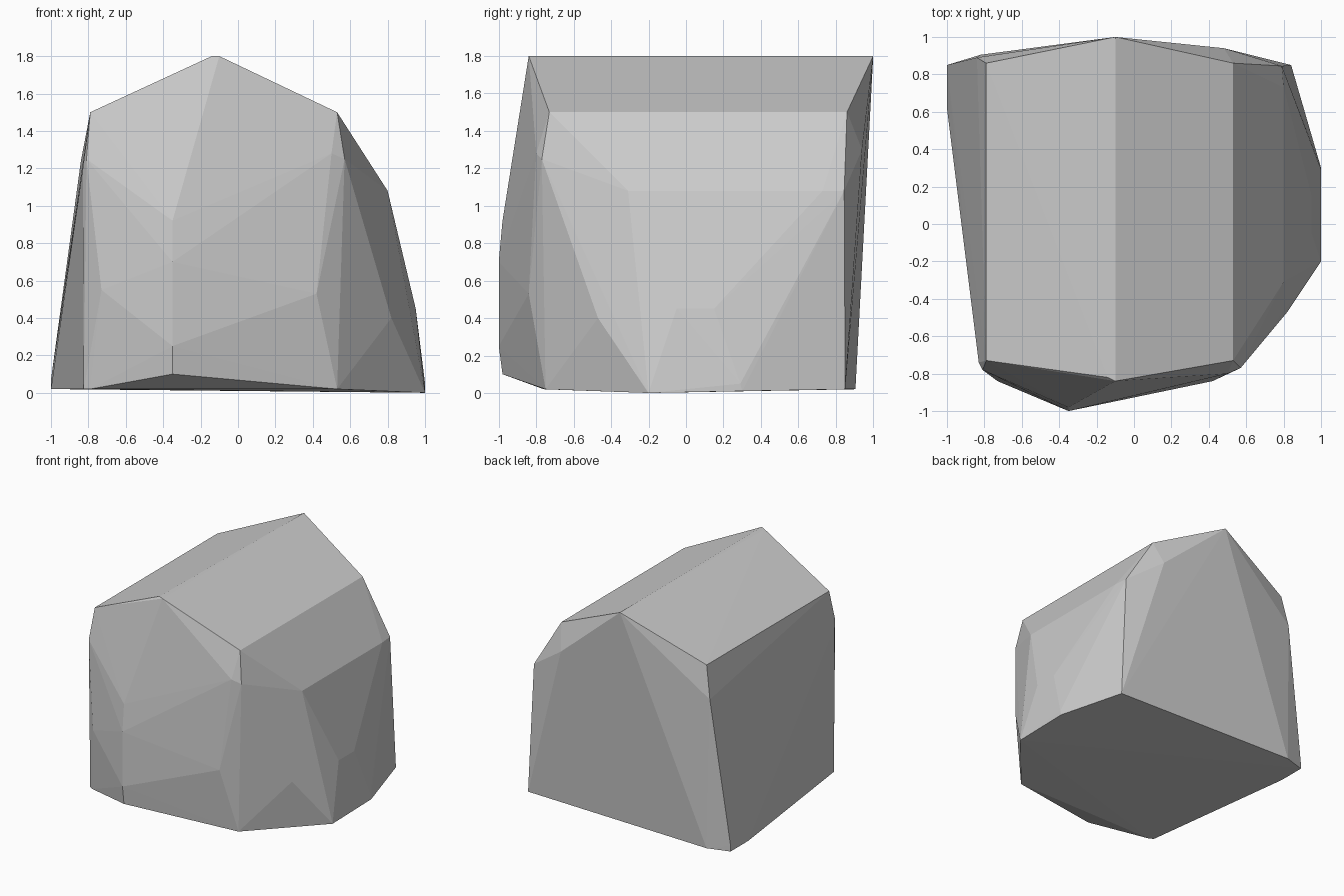
import bpy, bmesh

pts = []

# Gabled roof: profile (x, z, front y, back y)
for x, z, front, back in [(-0.79, 1.5, -0.73, 0.86), (-0.1, 1.8, -0.84, 1.0),
                          (0.53, 1.5, -0.73, 0.86)]:
    pts += [(x, front, z), (x, back, z)]
pts.append((-0.14, -0.82, 1.8))

# Bulging front: vertical prow and its shoulders
pts += [(-0.35, y, z) for y, z in [(-0.98, 0.1), (-1, 0.25), (-1, 0.7), (-0.98, 0.92)]]
pts += [(0.42, -0.84, 0.53), (0.5, -0.8, 1.28), (0.57, -0.77, 1.25),
        (-0.73, -0.84, 0.55), (-0.81, -0.78, 1.25), (-0.83, -0.74, 1.2)]

# Stepped right flank
pts += [(0.8, -0.31, 1.08), (0.8, 0.73, 1.08), (0.79, 0.845, 1.08),
        (0.95, -0.05, 0.45), (0.95, 0.15, 0.45), (0.82, -0.47, 0.4)]

# Back shoulders
pts += [(0.48, 0.94, 1.3), (-0.84, 0.89, 1.24)]

# Base outline
pts += [(x, y, 0.02) for x, y in [(-0.79, -0.76), (-0.825, -0.74), (-1, 0.62),
                                  (-1, 0.85), (-0.82, 0.905), (0.84, 0.85), (0.53, -0.75)]]
pts += [(-1, 0.85, 0.07), (1, -0.2, 0), (1, 0.3, 0.01), (1, 0.29, 0.05)]

# Wrap everything in one faceted shell
bm = bmesh.new()
for p in pts:
    bm.verts.new(p)
hull = bmesh.ops.convex_hull(bm, input=bm.verts[:])
loose = [v for v in bm.verts if not v.link_faces]
bmesh.ops.delete(bm, geom=loose, context='VERTS')
bmesh.ops.recalc_face_normals(bm, faces=bm.faces[:])
mesh = bpy.data.meshes.new("faceted_block")
bm.to_mesh(mesh)
bm.free()
bpy.context.collection.objects.link(bpy.data.objects.new("faceted_block", mesh))
